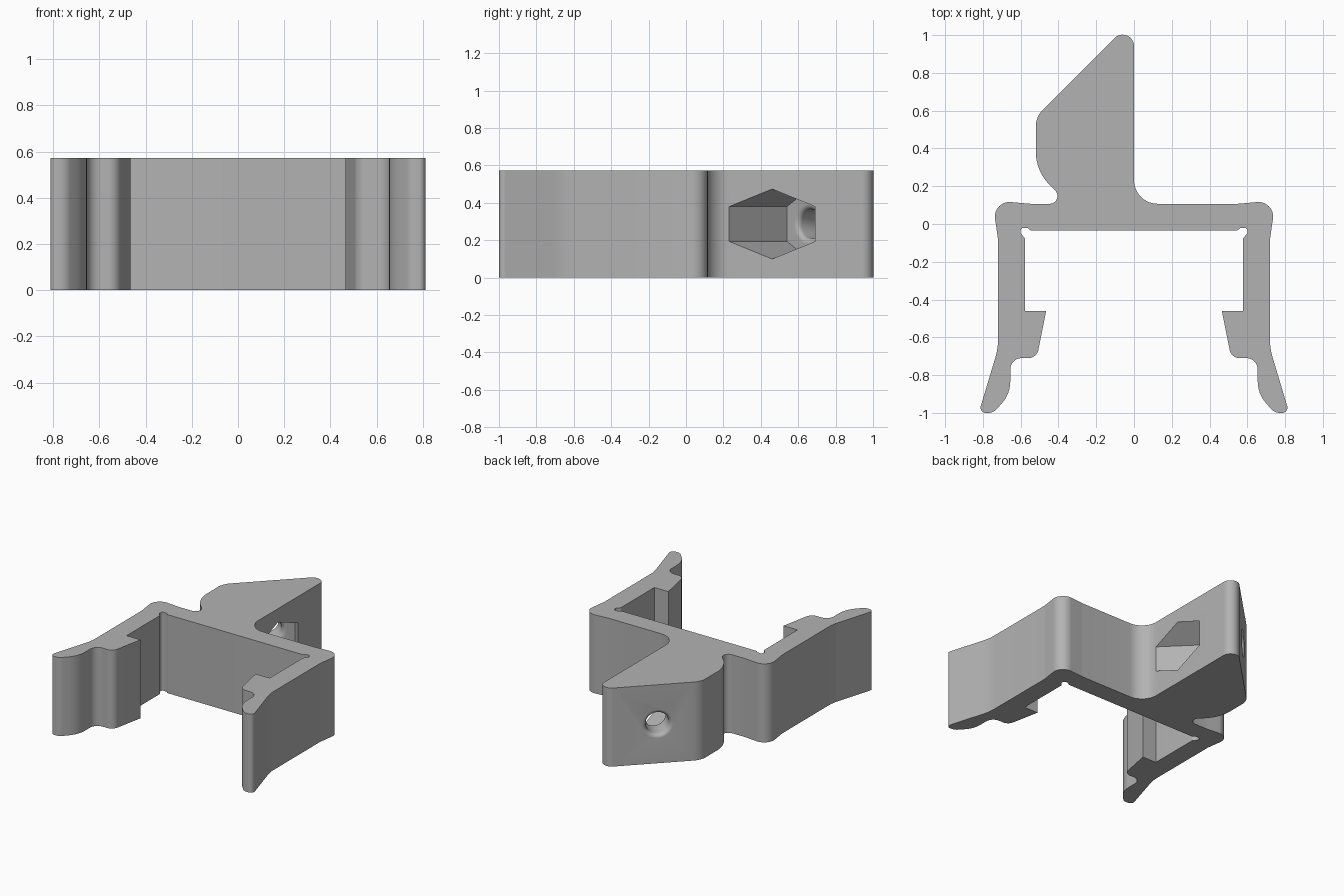
import bpy, bmesh, math
from mathutils import Vector

cube = bpy.data.objects.get("Cube")
if cube:
    bpy.data.objects.remove(cube, do_unlink=True)

HEIGHT = 0.573

grey = bpy.data.materials.new("plain grey")
grey.use_nodes = True
colour = (0.45, 0.45, 0.45, 1)
grey.diffuse_color = colour
grey.node_tree.nodes["Principled BSDF"].inputs["Base Color"].default_value = colour


def rounded(corners, step=math.radians(7)):
    """Turn (x, y, radius) corners into an outline with arcs."""
    outline = []
    for i, (x, y, r) in enumerate(corners):
        p = Vector((x, y))
        a = Vector(corners[i - 1][:2]) - p
        b = Vector(corners[(i + 1) % len(corners)][:2]) - p
        if r == 0:
            outline.append(p)
            continue
        half = a.angle(b) / 2
        reach = min(r / math.tan(half), 0.49 * a.length, 0.49 * b.length)
        r = reach * math.tan(half)
        a.normalize()
        b.normalize()
        centre = p + (a + b).normalized() * r / math.sin(half)
        start, end = p + a * reach - centre, p + b * reach - centre
        sweep = math.pi - 2 * half
        n = max(2, math.ceil(sweep / step))
        for k in range(n + 1):
            t = k / n
            outline.append(centre + (start * math.sin((1 - t) * sweep)
                                     + end * math.sin(t * sweep)) / math.sin(sweep))
    return outline


def make_object(name, bm):
    bmesh.ops.recalc_face_normals(bm, faces=bm.faces)
    mesh = bpy.data.meshes.new(name)
    bm.to_mesh(mesh)
    bm.free()
    mesh.materials.append(grey)
    obj = bpy.data.objects.new(name, mesh)
    bpy.context.collection.objects.link(obj)
    return obj


def turned(name, origin, axis, stations, sides):
    """Closed solid from (distance, radius) rings along a level axis."""
    up = Vector((0, 0, 1))
    side = axis.cross(up)
    bm = bmesh.new()
    rings = []
    for s, r in stations:
        angles = [math.tau * k / sides for k in range(sides)]
        rings.append([bm.verts.new(origin + axis * s + (up * math.cos(a) + side * math.sin(a)) * r)
                      for a in angles])
    for low, high in zip(rings, rings[1:]):
        for k in range(sides):
            j = (k + 1) % sides
            bm.faces.new((low[k], low[j], high[j], high[k]))
    bm.faces.new(rings[0])
    bm.faces.new(rings[-1])
    return make_object(name, bm)


# Spring arm, from the inner corner relief round the hook and tip to the shoulder
arm = [(0.545, -0.035, 0.02), (0.565, -0.02, 0.01), (0.6, -0.02, 0.018),
       (0.6, -0.05, 0.01), (0.578, -0.075, 0.01), (0.578, -0.46, 0),
       (0.465, -0.46, 0), (0.515, -0.71, 0.055), (0.655, -0.71, 0.06),
       (0.655, -0.9, 0.2), (0.745, -1.0, 0.06), (0.822, -1.0, 0.045),
       (0.72, -0.66, 0.3), (0.72, -0.08, 0.15), (0.75, 0.125, 0.1), (0.55, 0.107, 0.15)]
# Slanted mounting block standing on the bridge
block = [(0, 0.107, 0.125), (0, 1.087, 0.06), (-0.52, 0.567, 0.12),
         (-0.52, 0.28, 0.25), (-0.347, 0.107, 0.055)]
mirrored_arm = [(-x, y, r) for x, y, r in reversed(arm)]

# Clip body, one extruded outline
bm = bmesh.new()
base = bm.faces.new([bm.verts.new((p.x, p.y, 0)) for p in rounded(arm + block + mirrored_arm)])
top = bmesh.ops.extrude_face_region(bm, geom=[base])["geom"]
bmesh.ops.translate(bm, vec=(0, 0, HEIGHT), verts=[v for v in top if isinstance(v, bmesh.types.BMVert)])
clip = make_object("clip_body", bm)

# Nut pocket and bolt hole with rounded mouths, square to the slanted face
axis = Vector((1, -1, 0)).normalized()
floor = Vector((-0.195, 0.655, HEIGHT / 2))
nut = turned("nut_pocket_cutter", floor, axis, [(0, 0.187), (0.608, 0.187)], 6)

wall, throat, lip = 0.168, 0.078, 0.028
quarter = [math.pi / 2 * k / 6 for k in range(7)]
mouth = [(lip * (1 - math.cos(a)), throat + lip * (1 - math.sin(a))) for a in quarter]
stations = [(-wall - 0.04, throat + lip)]
stations += [(s - wall, r) for s, r in mouth]
stations += [(-s, r) for s, r in reversed(mouth)]
stations += [(0.04, throat + lip)]
hole = turned("bolt_hole_cutter", floor, axis, stations, 40)

bpy.context.view_layer.objects.active = clip
for cutter in (nut, hole):
    cutter.hide_render = True
    cut = clip.modifiers.new(cutter.name, "BOOLEAN")
    cut.operation, cut.solver, cut.object = "DIFFERENCE", "EXACT", cutter
    bpy.ops.object.modifier_apply(modifier=cut.name)
    bpy.data.objects.remove(cutter, do_unlink=True)

bpy.ops.object.select_all(action="DESELECT")
clip.select_set(True)
bpy.ops.object.shade_smooth_by_angle(angle=math.radians(25))
